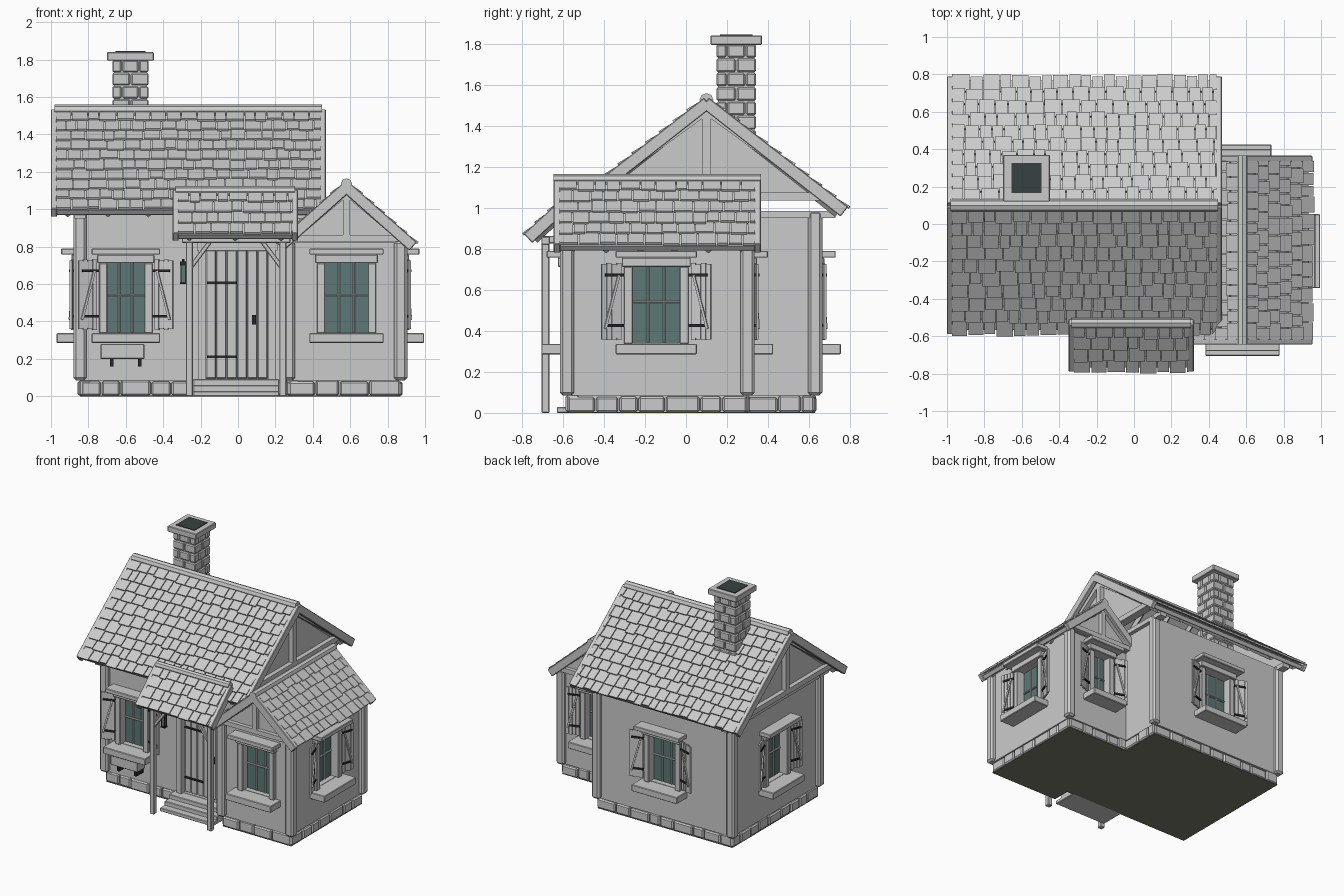
import bpy, bmesh, random
from math import radians, pi
from mathutils import Matrix, Vector

random.seed(4)
if "Cube" in bpy.data.objects:
    bpy.data.objects.remove(bpy.data.objects["Cube"])


def material(name, r, g, b):
    m = bpy.data.materials.new(name)
    m.use_nodes = True
    m.diffuse_color = (r, g, b, 1)
    m.node_tree.nodes["Principled BSDF"].inputs["Base Color"].default_value = (r, g, b, 1)
    return m


GREY = material("pale_grey", .6, .6, .6)
GLASS = material("teal_glass", .11, .19, .18)
IRON = material("black_iron", .02, .02, .02)
SOOT = material("soot", .04, .053, .053)
EARTH = material("dark_earth", .2, .195, .15)
I = Matrix()
T = Matrix.Translation


def link(bm, name, mat, bevel=0):
    bmesh.ops.recalc_face_normals(bm, faces=bm.faces)
    mesh = bpy.data.meshes.new(name)
    bm.to_mesh(mesh)
    bm.free()
    if mat:
        mesh.materials.append(mat)
    ob = bpy.data.objects.new(name, mesh)
    bpy.context.scene.collection.objects.link(ob)
    if bevel:
        mod = ob.modifiers.new("bevel", "BEVEL")
        mod.width, mod.segments = bevel, 1
    return ob


def make(name, boxes, mat=GREY, bevel=0):
    """One object from boxes given as (low corner, high corner, matrix)."""
    bm = bmesh.new()
    for lo, hi, m in boxes:
        lo, hi = Vector(lo), Vector(hi)
        size = Matrix.Diagonal(hi - lo).to_4x4()
        bmesh.ops.create_cube(bm, size=1, matrix=m @ T((lo + hi) / 2) @ size)
    return link(bm, name, mat, bevel)


def beam(a, b, w):
    """A square bar from a to b."""
    a, b = Vector(a), Vector(b)
    m = T(a) @ (b - a).to_track_quat("X", "Z").to_matrix().to_4x4()
    return (0, -w / 2, -w / 2), ((b - a).length, w / 2, w / 2), m


def face(x, y, turn):
    """Frame on a wall: local -y points outward."""
    return T((x, y, 0)) @ Matrix.Rotation(radians(turn), 4, "Z")


def prism(name, points, push):
    bm = bmesh.new()
    f = bm.faces.new([bm.verts.new(p) for p in points])
    new = bmesh.ops.extrude_face_region(bm, geom=[f])["geom"]
    bmesh.ops.translate(bm, vec=push, verts=[v for v in new if isinstance(v, bmesh.types.BMVert)])
    link(bm, name, GREY)


# Walls, foundation and base
walls = [make("main_walls", [((-.845, -.44, .085), (.33, .63, .985), I)]),
         make("wing_walls", [((.27, -.58, .085), (.87, .3, .82), I)])]
make("foundation_core", [((-.82, -.42, .004), (.31, .61, .09), I),
                         ((.29, -.56, .004), (.85, .28, .09), I)])
make("ground_base", [((-.845, -.44, 0), (.33, .63, .004), I),
                     ((.27, -.58, 0), (.87, .3, .0041), I)], EARTH)

stones = []
for x, y, turn, half in [(-.285, -.44, 0, .555), (.57, -.58, 0, .3), (.27, -.51, -90, .07),
                         (.87, -.14, 90, .44), (.6, .3, 180, .27), (.33, .465, 90, .165),
                         (-.2575, .63, 180, .5875), (-.845, .095, -90, .535)]:
    s = -half
    while s < half - .01:
        e = s + random.uniform(.09, .17)
        if e > half - .06:
            e = half
        stones.append(((s + .003, -random.uniform(0, .012), .003),
                       (e - .003, .06, random.uniform(.076, .088)), face(x, y, turn)))
        s = e
make("foundation_stones", stones, GREY, .009)

# Corner posts and wall plates
posts = [(x, y, .985) for x, y in [(-.845, -.44), (-.845, .63), (.33, .63)]]
posts += [(x, y, .83) for x, y in [(.27, -.58), (.87, -.58), (.87, .3)]]
make("corner_posts", [((x - .035, y - .035, .085), (x + .035, y + .035, h), I)
                      for x, y, h in posts], GREY, .014)
make("tie_beams", [((x - .03, -.53, .95), (x + .03, .73, .985), I) for x in (-.845, .33)])

# Windows, shutters and door
openings = []


def window(label, m, w, shutters=True):
    openings.append(((-w, -.02, .34), (w, .05, .715), m))
    frame = [((-w - .08, -.125, .285), (w + .08, .01, .337), m),
             ((-w - .08, -.1, .757), (w + .08, 0, .79), m),
             ((-w - .05, -.045, .712), (w + .05, 0, .757), m),
             ((-w, .028, .535), (w, .045, .545), m)]
    for s in (-1, 1):
        a, b = sorted((s * (w - .004), s * (w + .04)))
        frame.append(((a, -.03, .337), (b, .02, .712), m))
        frame.append(((s * w / 3 - .006, .03, .34), (s * w / 3 + .006, .045, .715), m))
    make(label + "_window_frame", frame, GREY, .004)
    make(label + "_window_glass", [((-w, .04, .34), (w, .049, .715), m)], GLASS)
    if not shutters:
        return
    planks, straps = [], []
    for s in (-1, 1):
        h = m @ T((s * (w + .055), -.012, 0)) @ Matrix.Diagonal((s, 1, 1, 1)) \
            @ Matrix.Rotation(radians(-18), 4, "Z")
        for i in range(4):
            planks.append(((i * .026, -.012, .355 + .004 * (i % 2)),
                           (i * .026 + .023, 0, .73 - .004 * (i % 2)), h))
        planks.append(((.002, -.008, .365), (.1, -.004, .72), h))
        lo, hi, d = beam((.015, -.016, .67), (.085, -.016, .41), .012)
        planks.append((lo, hi, h @ d))
        for z in (.42, .665):
            straps.append(((-.01, -.02, z), (.085, .003, z + .014), h))
    make(label + "_shutters", planks)
    make(label + "_shutter_straps", straps, IRON)


window("front", face(-.6, -.44, 0), .103)
window("wing_front", face(.58, -.58, 0), .118, False)
window("wing_side", face(.87, -.145, 90), .118)
window("wing_back", face(.58, .3, 180), .075)
window("back", face(-.25, .63, 180), .118)
window("left", face(-.845, .1, -90), .118)

door = face(-.005, -.44, 0)
openings.append(((-.165, -.02, .095), (.165, .05, .78), door))
make("door_planks", [((-.165 + i * .055, .02, .095), (-.113 + i * .055, .045, .78), door)
                     for i in range(6)], GREY, .004)
make("door_frame", [((-.205, -.025, .09), (-.165, .04, .78), door),
                    ((.165, -.025, .09), (.205, .04, .78), door),
                    ((-.215, -.03, .78), (.215, .04, .83), door)])
make("door_iron", [((-.16, .012, z), (0, .02, z + .014), door) for z in (.205, .6)]
     + [((.08, -.005, .385), (.1, .02, .435), door)], IRON)

cutter = make("opening_cutter", openings, None)
cutter.hide_render = True
cutter.hide_viewport = True
for wall in walls:
    mod = wall.modifiers.new("openings", "BOOLEAN")
    mod.operation, mod.solver, mod.object = "DIFFERENCE", "EXACT", cutter

# Planter and wall lantern
make("planter_box", [((-.735, -.54, .2), (-.5, -.445, .28), I)], GREY, .004)
make("planter_brackets", [((x - .01, -.53, .16), (x + .01, -.44, .2), I) for x in (-.675, -.525)], IRON)
make("lantern", [((-.31, -.52, .6), (-.275, -.485, .612), I), ((-.31, -.52, .7), (-.275, -.485, .72), I),
                 ((-.3, -.51, .72), (-.285, -.44, .735), I)]
     + [((x, y, .6), (x + .006, y + .006, .71), I) for x in (-.308, -.283) for y in (-.518, -.493)], IRON)
make("lantern_glass", [((-.303, -.513, .61), (-.282, -.492, .7), I)], GLASS)

# Porch
make("porch_steps", [((-.24, y, 0), (.22, -.43, z), I)
                     for y, z in ((-.63, .028), (-.575, .06), (-.52, .092))], GREY, .004)
frame = [beam((-.3, -.685, .84), (.28, -.685, .84), .04)]
for x, s in ((-.26, 1), (.24, -1)):
    frame += [((x - .019, -.704, 0), (x + .019, -.666, .85), I),
              beam((x, -.7, .845), (x, -.42, .845), .036),
              beam((x, -.685, .68), (x + s * .12, -.685, .84), .024)]
make("porch_frame", frame, GREY, .004)


# Roofs
def slope(label, ridge, along, down, length, rows, rafters):
    x, y = Vector(along), Vector(down)
    run = y.length
    y.normalize()
    z = x.cross(y)
    if z.z < 0:
        z.negate()
    m = T(ridge) @ Matrix((x, y, z)).transposed().to_4x4()
    e = length / 2
    make(label + "_deck", [((-e + .02, 0, -.02), (e - .02, run - .01, 0), m)])
    make(label + "_edge_boards", [((-e, 0, -.04), (-e + .032, run + .01, .02), m),
                                  ((e - .032, 0, -.04), (e, run + .01, .02), m),
                                  ((-e + .02, run - .025, -.035), (e - .02, run, 0), m)], GREY, .004)
    tiles, step = [], run / rows
    for r in range(rows):
        s = -e + .025
        while s < e - .03:
            t = min(s + random.uniform(.055, .1), e - .025)
            tilt = m @ T((0, r * step, .002)) @ Matrix.Rotation(radians(7), 4, "X")
            tiles.append(((s + .003, 0, 0), (t - .003, step * random.uniform(1.05, 1.25), .014), tilt))
            s = t
    make(label + "_shingles", tiles)
    tails = []
    for i in range(rafters):
        s = (-e + .09) + i * (length - .18) / (rafters - 1)
        tails.append(((-.015, .02, -.015), (.015, run - .01, .015),
                      m @ T((s, 0, -.035)) @ Matrix.Rotation(pi / 4, 4, "Y")))
    make(label + "_rafters", tails)


def ridge_cap(label, center, length, axis, r):
    bm = bmesh.new()
    bmesh.ops.create_cone(bm, cap_ends=True, segments=8, radius1=r, radius2=r, depth=length,
                          matrix=T(center) @ Matrix.Rotation(pi / 2, 4, axis))
    link(bm, label + "_ridge_cap", GREY)


for side, s in (("front", -1), ("back", 1)):
    slope("main_roof_" + side, (-.265, .1, 1.52), (1, 0, 0), (0, s * .67, -.525), 1.47, 10, 7)
for side, s in (("left", -1), ("right", 1)):
    slope("wing_roof_" + side, (.58, -.14, 1.13), (0, 1, 0), (s * .355, 0, -.315), 1.01, 6, 6)
slope("porch_roof", (-.015, -.525, 1.09), (1, 0, 0), (0, -.245, -.225), .67, 4, 3)
ridge_cap("main", (-.265, .1, 1.525), 1.43, "Y", .034)
ridge_cap("wing", (.58, -.14, 1.135), 1.01, "X", .03)
ridge_cap("porch", (-.015, -.53, 1.095), .64, "Y", .028)

# Gables with timber frames
for label, x, s in (("right", .39, 1), ("left", -.92, -1)):
    prism(label + "_gable", [(x, -.47, 1.035), (x, .67, 1.035), (x, .1, 1.485)], (-s * .03, 0, 0))
    o = x + s * .015
    make(label + "_gable_frame", [beam((o, .1, 1.04), (o, .1, 1.49), .042),
                                  beam((o, -.46, 1.055), (o, .66, 1.055), .04),
                                  beam((o, -.49, 1.045), (o, .1, 1.475), .04),
                                  beam((o, .69, 1.045), (o, .1, 1.475), .04)])
for label, y, s in (("front", -.595, -1), ("rear", .315, 1)):
    prism(label + "_wing_gable", [(.27, y, .82), (.89, y, .82), (.58, y, 1.1)], (0, -s * .03, 0))
    o = y + s * .012
    make(label + "_wing_gable_frame", [beam((.58, o, .84), (.58, o, 1.1), .036),
                                       beam((.26, o, .845), (.9, o, .845), .036),
                                       beam((.26, o, .82), (.58, o, 1.09), .036),
                                       beam((.9, o, .82), (.58, o, 1.09), .036)])

# Chimney
stack = T((-.575, .245, 0))
bricks = []
for row in range(9):
    cuts = (-.1, 0, .1) if row % 2 else (-.1, -.045, .045, .1)
    z = 1.17 + row * .07
    for x0, x1 in zip(cuts, cuts[1:]):
        for y0, y1 in zip(cuts, cuts[1:]):
            bricks.append(((x0 + .003, y0 + .003, z + .003), (x1 - .003, y1 - .003, z + .067), stack))
make("chimney_bricks", bricks, GREY, .007)
make("chimney_core", [((-.088, -.088, 1.17), (.088, .088, 1.8), stack)])
make("chimney_cap", [((-.125, -.125, 1.795), (.125, .125, 1.84), stack)], GREY, .004)
make("chimney_opening", [((-.08, -.08, 1.838), (.08, .08, 1.845), stack)], SOOT)
